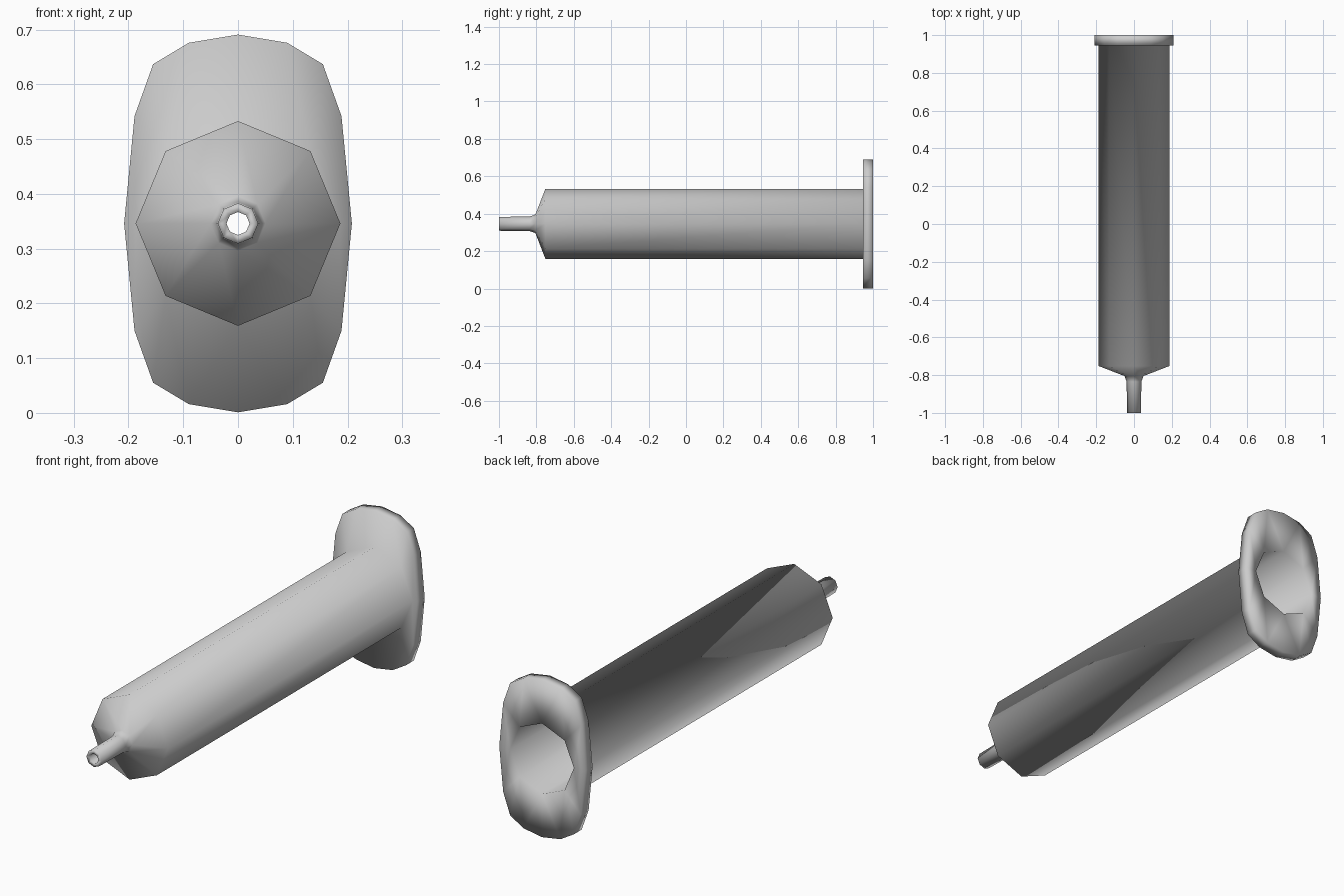
import bpy, bmesh
from math import cos, sin, pi

cube = bpy.data.objects.get("Cube")
if cube:
    bpy.data.objects.remove(cube)

CENTRE_Z = 0.346
SIDES = 8

plastic = bpy.data.materials.new("grey_plastic")
plastic.use_nodes = True
grey = (0.6, 0.6, 0.6, 1)
plastic.diffuse_color = grey
plastic.node_tree.nodes["Principled BSDF"].inputs["Base Color"].default_value = grey

bm = bmesh.new()


def ring(points, y):
    return [bm.verts.new((x, y, z + CENTRE_Z)) for x, z in points]


def octagon(radius, y):
    angles = [2 * pi * i / SIDES for i in range(SIDES)]
    return ring([(radius * cos(a), radius * sin(a)) for a in angles], y)


def skin(a, b):
    """Join two rings; the second may have twice as many points."""
    n, m = len(a), len(b)
    for i in range(n):
        j = (i + 1) % n
        if n == m:
            bm.faces.new((a[i], a[j], b[j], b[i]))
        else:
            mid = b[2 * i + 1]
            bm.faces.new((a[i], mid, b[2 * i]))
            bm.faces.new((a[i], a[j], mid))
            bm.faces.new((a[j], b[(2 * i + 2) % m], mid))


# Flange outline: one quarter, mirrored to the rest
quarter = [(0.208, 0), (0.189, 0.196), (0.155, 0.291), (0.09, 0.33), (0, 0.345)]
half = quarter + [(-x, z) for x, z in quarter[-2::-1]]
outline = half + [(x, -z) for x, z in half[-2:0:-1]]

# Outside: nozzle, shoulder and barrel
outer = [octagon(r, y) for r, y in [
    (0.037, -1), (0.039, -0.835), (0.05, -0.805), (0.187, -0.752), (0.187, 0.946)]]
# Inside: bore and nozzle hole
inner = [octagon(r, y) for r, y in [
    (0.155, 1), (0.155, -0.74), (0.021, -0.79), (0.021, -1)]]
flange_front = ring(outline, 0.946)
flange_back = ring(outline, 1)

for rings in (outer, inner, [flange_front, flange_back]):
    for a, b in zip(rings, rings[1:]):
        skin(a, b)
skin(outer[-1], flange_front)
skin(inner[0], flange_back)
skin(inner[-1], outer[0])

bmesh.ops.recalc_face_normals(bm, faces=bm.faces)
for face in bm.faces:
    face.smooth = True

mesh = bpy.data.meshes.new("syringe_barrel")
bm.to_mesh(mesh)
bm.free()
mesh.materials.append(plastic)
barrel = bpy.data.objects.new("syringe_barrel", mesh)
bpy.context.collection.objects.link(barrel)
